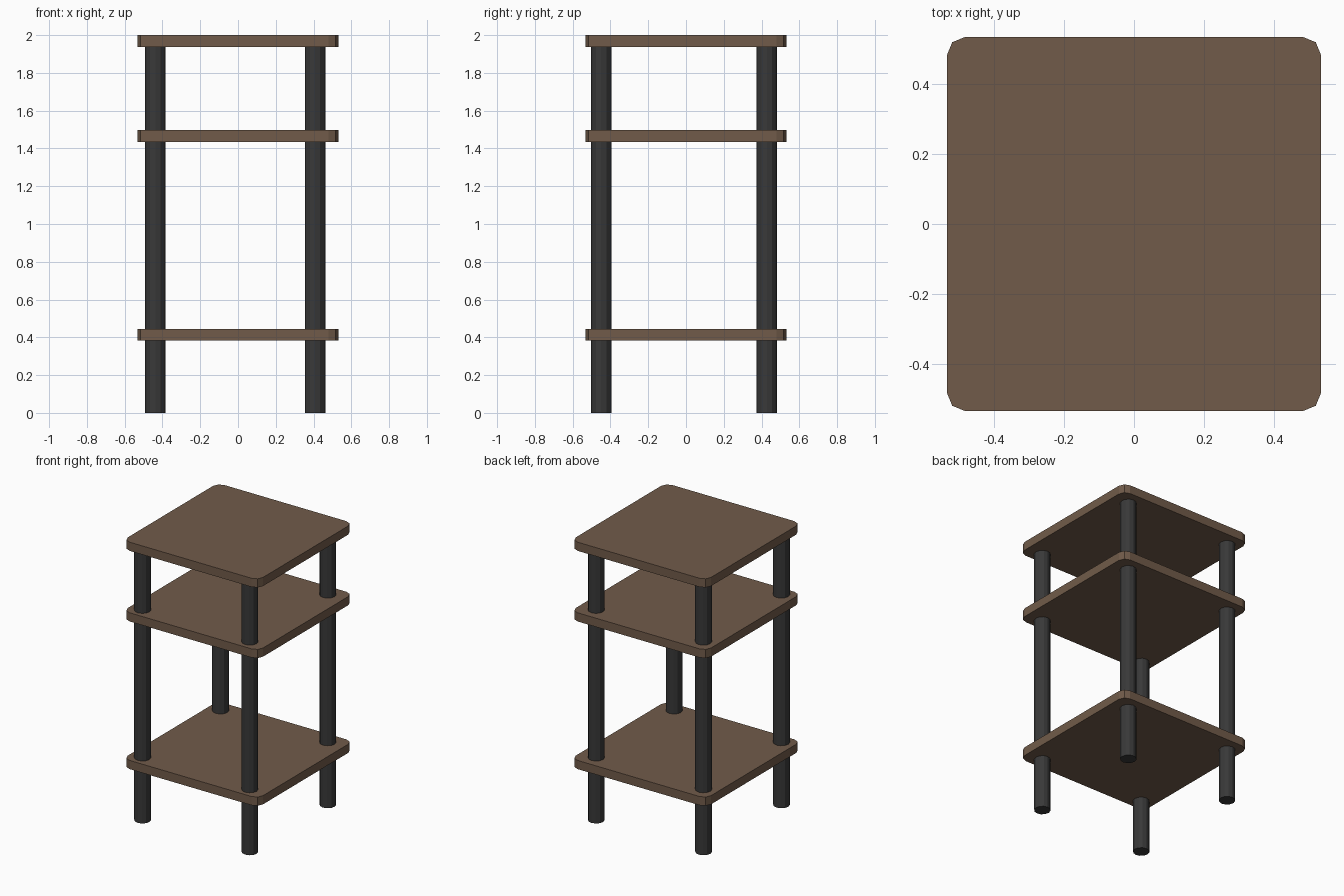
import bpy, bmesh, math

if "Cube" in bpy.data.objects:
    bpy.data.objects.remove(bpy.data.objects["Cube"])


def material(name, color):
    m = bpy.data.materials.new(name)
    m.diffuse_color = color
    m.use_nodes = True
    m.node_tree.nodes["Principled BSDF"].inputs["Base Color"].default_value = m.diffuse_color
    return m


wood = material("brown_wood", (0.165, 0.105, 0.068, 1))
metal = material("dark_metal", (0.04, 0.04, 0.04, 1))


def prism(name, outline, z0, z1, mat):
    """Extrude a flat outline from z0 up to z1."""
    bm = bmesh.new()
    face = bm.faces.new([bm.verts.new((x, y, z0)) for x, y in outline])
    top = bmesh.ops.extrude_face_region(bm, geom=[face])["geom"]
    bmesh.ops.translate(bm, vec=(0, 0, z1 - z0),
                        verts=[g for g in top if isinstance(g, bmesh.types.BMVert)])
    bmesh.ops.recalc_face_normals(bm, faces=bm.faces)
    mesh = bpy.data.meshes.new(name)
    bm.to_mesh(mesh)
    bm.free()
    mesh.materials.append(mat)
    obj = bpy.data.objects.new(name, mesh)
    bpy.context.collection.objects.link(obj)
    return obj


def rounded_square(half, radius, segments):
    points = []
    for corner, (sx, sy) in enumerate(((1, 1), (-1, 1), (-1, -1), (1, -1))):
        for i in range(segments + 1):
            a = math.pi / 2 * (corner + i / segments)
            points.append((sx * (half - radius) + radius * math.cos(a),
                           sy * (half - radius) + radius * math.sin(a)))
    return points


def circle(cx, cy, r, sides):
    return [(cx + r * math.cos(2 * math.pi * i / sides),
             cy + r * math.sin(2 * math.pi * i / sides)) for i in range(sides)]


# Three shelves with rounded corners
board = rounded_square(0.533, 0.053, 2)
for name, z0, z1 in (("bottom_shelf", 0.383, 0.445),
                     ("middle_shelf", 1.435, 1.497),
                     ("top_shelf", 1.938, 2.0)):
    prism(name, board, z0, z1, wood)

# Four posts, slightly off centre, running up to the top shelf
for side, x in (("left", -0.438), ("right", 0.408)):
    for end, y in (("front", -0.449), ("back", 0.428)):
        prism(f"{end}_{side}_post", circle(x, y, 0.054, 12), 0, 1.94, metal)
